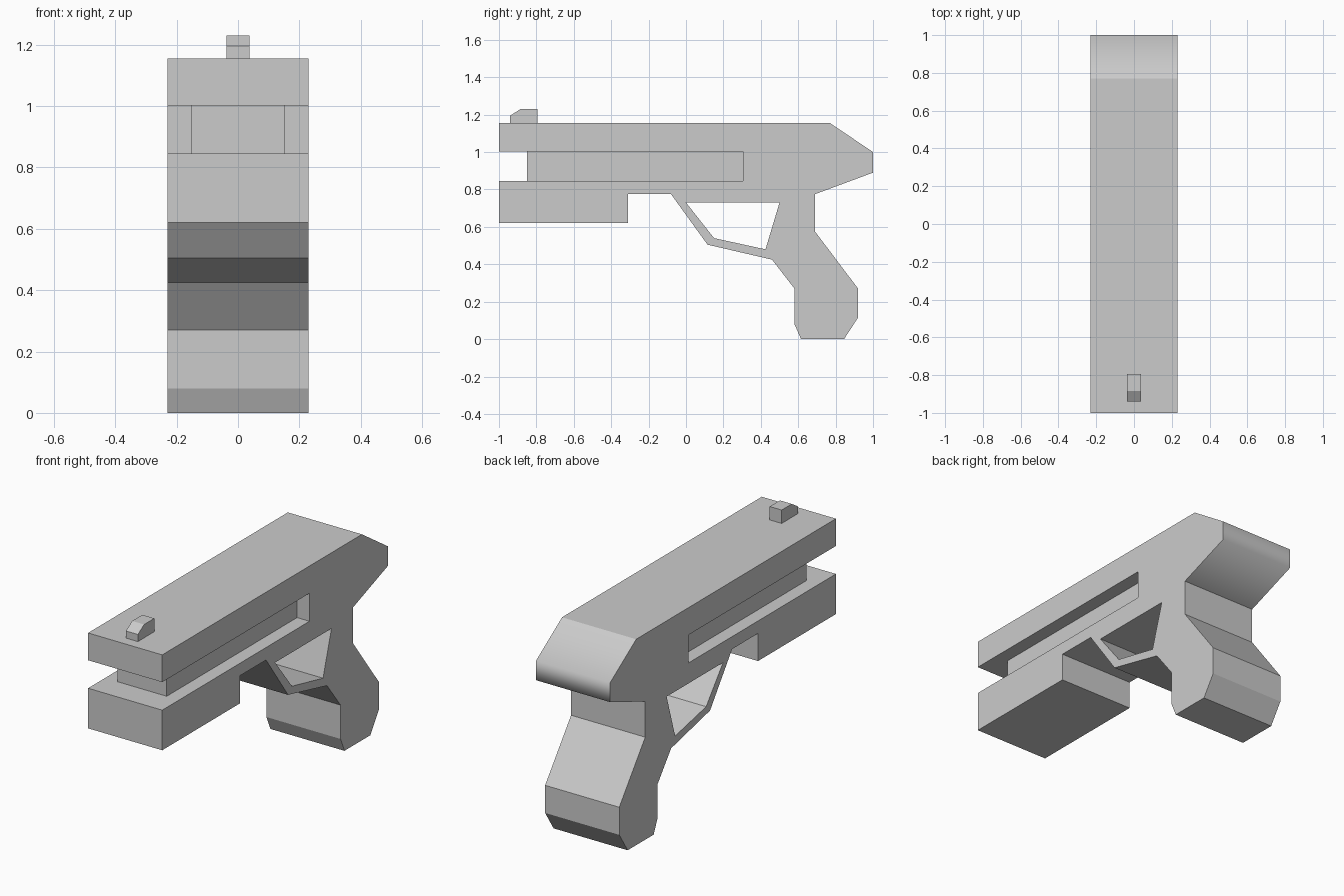
import bpy, bmesh
from mathutils import Vector

if "Cube" in bpy.data.objects:
    bpy.data.objects.remove(bpy.data.objects["Cube"])

HALF = 0.23  # half width of the body


def prism(name, points, low, high, place):
    """Extrude a 2D profile between two levels; place maps (a, b, level) to xyz."""
    bm = bmesh.new()
    face = bm.faces.new([bm.verts.new(place(a, b, low)) for a, b in points])
    ext = bmesh.ops.extrude_face_region(bm, geom=[face])
    shift = Vector(place(0, 0, high)) - Vector(place(0, 0, low))
    bmesh.ops.translate(bm, vec=shift,
                        verts=[g for g in ext["geom"] if isinstance(g, bmesh.types.BMVert)])
    bmesh.ops.recalc_face_normals(bm, faces=bm.faces)
    mesh = bpy.data.meshes.new(name)
    bm.to_mesh(mesh)
    bm.free()
    obj = bpy.data.objects.new(name, mesh)
    bpy.context.collection.objects.link(obj)
    return obj


def side(a, b, level):   # profile in y, z
    return (level, a, b)


def plan(a, b, level):   # profile in x, y
    return (a, b, level)


def cut(target, cutter):
    cutter.hide_render = True
    mod = target.modifiers.new("cut", 'BOOLEAN')
    mod.operation = 'DIFFERENCE'
    mod.solver = 'EXACT'
    mod.object = cutter
    bpy.context.view_layer.objects.active = target
    bpy.ops.object.modifier_apply(modifier=mod.name)
    bpy.data.objects.remove(cutter)


# Body: barrel block, guard and grip in one silhouette
body = prism("body", [
    (-1, 0.62), (-0.31, 0.62), (-0.31, 0.775), (-0.08, 0.775), (0.115, 0.505),
    (0.46, 0.425), (0.58, 0.27), (0.58, 0.08), (0.615, 0), (0.845, 0),
    (0.92, 0.115), (0.92, 0.27), (0.69, 0.575), (0.69, 0.775), (1, 0.89),
    (1, 1.0), (0.77, 1.155), (-1, 1.155)], -HALF, HALF, side)

# Opening inside the guard
cut(body, prism("guard_opening", [
    (0, 0.73), (0.5, 0.73), (0.425, 0.48), (0.15, 0.54)], -0.4, 0.4, side))

# U-shaped groove running round the front and both sides
cut(body, prism("groove", [
    (-0.4, -1.2), (0.4, -1.2), (0.4, 0.305), (0.153, 0.305),
    (0.153, -0.85), (-0.153, -0.85), (-0.153, 0.305), (-0.4, 0.305)],
    0.845, 1.002, plan))

# Rounded shading on the rear end only
for poly in body.data.polygons:
    poly.use_smooth = poly.center.y > 0.8 and poly.center.z > 0.8 and abs(poly.normal.x) < 0.5

# Front sight
prism("front_sight", [
    (-0.94, 1.155), (-0.94, 1.195), (-0.885, 1.23), (-0.795, 1.23), (-0.795, 1.155)],
    -0.037, 0.037, side)
